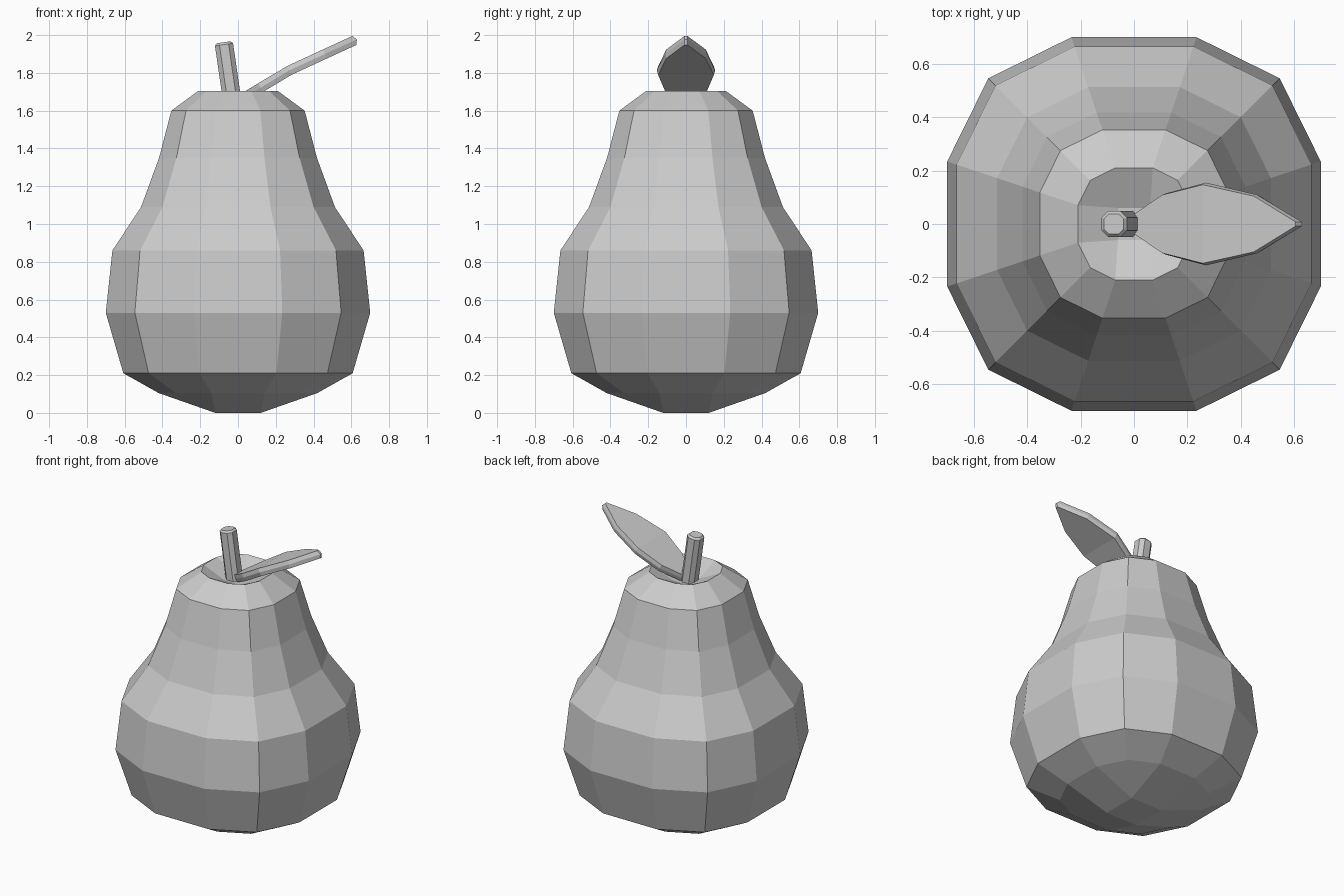
import bpy
from mathutils import Vector

if "Cube" in bpy.data.objects:
    bpy.data.objects.remove(bpy.data.objects["Cube"])


def make(name, verts, faces):
    me = bpy.data.meshes.new(name)
    me.from_pydata([tuple(v) for v in verts], [], faces)
    me.update()
    ob = bpy.data.objects.new(name, me)
    bpy.context.collection.objects.link(ob)
    bpy.context.view_layer.objects.active = ob
    ob.select_set(True)
    bpy.ops.object.mode_set(mode='EDIT')
    bpy.ops.mesh.select_all(action='SELECT')
    bpy.ops.mesh.normals_make_consistent(inside=False)
    bpy.ops.object.mode_set(mode='OBJECT')
    ob.select_set(False)
    return ob


def bridge(count, rings):
    return [(r * count + i, r * count + (i + 1) % count,
             (r + 1) * count + (i + 1) % count, (r + 1) * count + i)
            for r in range(rings - 1) for i in range(count)]


# Fruit body: rounded-square rings with 12 points, 3x3 quad caps
quarter = [(1, -0.335), (1, 0.335), (0.78, 0.78)]
section = []
for _ in range(4):
    section += quarter
    quarter = [(-y, x) for x, y in quarter]
profile = [(0.42, 0.105), (0.607, 0.21), (0.70, 0.53), (0.665, 0.86),
           (0.513, 1.09), (0.418, 1.35), (0.353, 1.60), (0.21, 1.705)]
verts = [(x * h, y * h, z) for h, z in profile for x, y in section]
faces = bridge(12, len(profile))
for half, z, start in ((0.12, 0.0, 0), (0.06, 1.635, 12 * (len(profile) - 1))):
    c = len(verts)
    verts += [(half, -half, z), (half, half, z), (-half, half, z), (-half, -half, z)]
    faces.append((c, c + 1, c + 2, c + 3))
    for k in range(4):
        a, b = c + k, c + (k + 1) % 4
        p = [start + (3 * k + j) % 12 for j in range(4)]
        faces.append((a, p[0], p[1], b))
        faces.append((b, p[1], p[2], p[3]))
make("pear_body", verts, faces)

# Stem: leaning chamfered square post with a small top bevel
octagon = [(1, -0.5), (1, 0.5), (0.5, 1), (-0.5, 1),
           (-1, 0.5), (-1, -0.5), (-0.5, -1), (0.5, -1)]
levels = [(-0.026, 1.62, 0.048), (-0.074, 1.95, 0.048), (-0.076, 1.962, 0.037)]
verts = [(cx + x * r, y * r, z + x * r * 0.14)
         for cx, z, r in levels for x, y in octagon]
faces = bridge(8, 3) + [tuple(range(7, -1, -1)), tuple(range(16, 24))]
make("stem", verts, faces)

# Leaf: bent pointed blade with a bevelled rim
stations = [(0.0, 1.65, 0.03), (0.12, 1.722, 0.115), (0.27, 1.812, 0.155),
            (0.46, 1.90, 0.11), (0.617, 1.972, 0.008)]
n = len(stations)
verts = []
for offset, scale in ((-0.026, 0.95), (0, 1), (0.026, 0.95)):
    pts = []
    for i, (x, z, w) in enumerate(stations):
        a, b = stations[max(i - 1, 0)], stations[min(i + 1, n - 1)]
        normal = Vector((a[1] - b[1], 0, b[0] - a[0])).normalized()
        p = Vector((x, 0, z)) + normal * offset
        if i == n - 1 and offset == 0:
            p += Vector((0.012, 0, 0.005))
        pts.append((p, w * scale))
    verts += [p + Vector((0, -w, 0)) for p, w in pts]
    verts += [p + Vector((0, w, 0)) for p, w in reversed(pts)]
m = 2 * n
faces = bridge(m, 3)
for base in (0, 2 * m):
    faces += [(base + i, base + i + 1, base + m - 2 - i, base + m - 1 - i)
              for i in range(n - 1)]
make("leaf", verts, faces)
